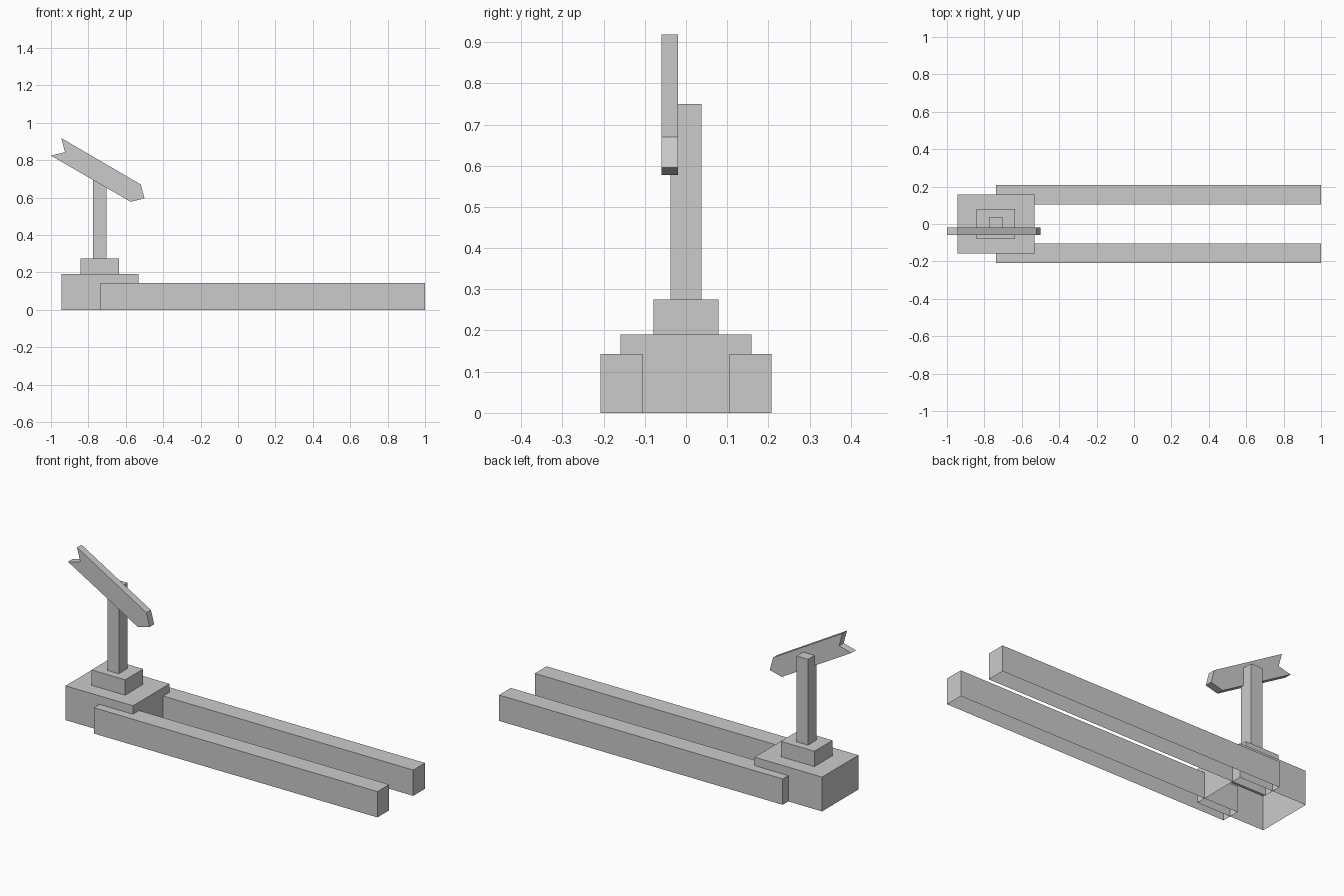
import bpy, bmesh

if "Cube" in bpy.data.objects:
    bpy.data.objects.remove(bpy.data.objects["Cube"])


def prism(name, outline, y0, y1, open_bottom=False):
    """Extrude an (x, z) outline from y0 to y1; optionally leave the underside open."""
    bm = bmesh.new()
    face = bm.faces.new([bm.verts.new((x, y0, z)) for x, z in outline])
    ext = bmesh.ops.extrude_face_region(bm, geom=[face], use_keep_orig=True)
    verts = [g for g in ext["geom"] if isinstance(g, bmesh.types.BMVert)]
    bmesh.ops.translate(bm, verts=verts, vec=(0, y1 - y0, 0))
    bmesh.ops.recalc_face_normals(bm, faces=bm.faces[:])
    if open_bottom:
        low = min(z for _, z in outline)
        under = [f for f in bm.faces if all(abs(v.co.z - low) < 1e-5 for v in f.verts)]
        bmesh.ops.delete(bm, geom=under, context="FACES_ONLY")
    mesh = bpy.data.meshes.new(name)
    bm.to_mesh(mesh)
    bm.free()
    obj = bpy.data.objects.new(name, mesh)
    bpy.context.collection.objects.link(obj)
    return obj


def box(name, x0, x1, y0, y1, z0, z1):
    return prism(name, [(x0, z0), (x1, z0), (x1, z1), (x0, z1)], y0, y1, True)


# Stepped base and post, hollow from below
box("base_block", -0.945, -0.532, -0.159, 0.159, 0, 0.19)
box("plinth", -0.842, -0.636, -0.079, 0.079, 0.19, 0.275)
box("post", -0.774, -0.704, -0.038, 0.038, 0.275, 0.75)

# Two long parallel rails
for name, y0, y1 in (("front_rail", -0.208, -0.105), ("back_rail", 0.105, 0.208)):
    box(name, -0.738, 1.0, y0, y1, 0, 0.143)

# Tilted arrow board with notched tail and blunt tip
prism("arrow_sign", [(-0.945, 0.918), (-0.925, 0.843), (-1.0, 0.824),
                     (-0.573, 0.577), (-0.5, 0.596), (-0.52, 0.67)], -0.059, -0.019)
